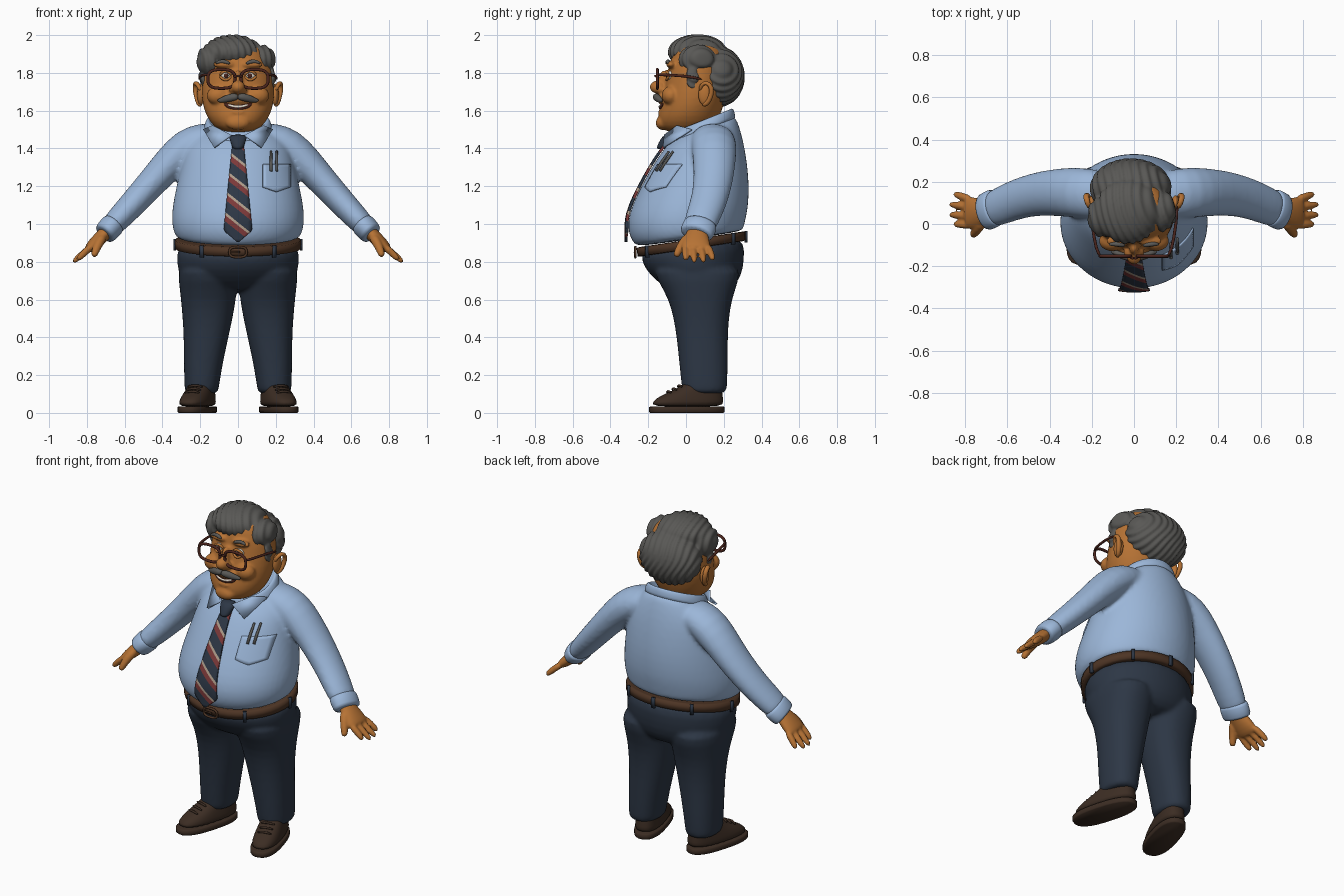
import bpy, bmesh
from math import sin, cos, pi, radians, copysign, floor
from mathutils import Vector, Matrix, Euler
from mathutils.bvhtree import BVHTree

if "Cube" in bpy.data.objects:
    bpy.data.objects.remove(bpy.data.objects["Cube"])


def material(name, r, g, b):
    m = bpy.data.materials.new(name)
    m.use_nodes = True
    m.diffuse_color = (r, g, b, 1)
    m.node_tree.nodes["Principled BSDF"].inputs["Base Color"].default_value = (r, g, b, 1)
    return m


SKIN = material("warm skin", .47, .17, .035)
HAIR = material("grey hair", .1, .098, .092)
SHIRT = material("pale blue cloth", .33, .47, .69)
NAVY = material("dark navy cloth", .026, .038, .06)
RED = material("tie red", .2, .04, .04)
CREAM = material("tie cream", .42, .33, .25)
BELT = material("brown leather", .075, .035, .018)
SHOE = material("dark brown leather", .045, .026, .017)
FRAME = material("dark red frame", .07, .018, .012)
WHITE = material("ivory white", .72, .67, .58)


# ---- geometry helpers -------------------------------------------------
def skin(bm, rings, wrap=True, closed=False, caps=True):
    """Bridge rows of points with quads."""
    rows = [[bm.verts.new(p) for p in ring] for ring in rings]
    n, m = len(rows[0]), len(rows)
    for j in range(m if closed else m - 1):
        a, b = rows[j], rows[(j + 1) % m]
        for i in range(n if wrap else n - 1):
            k = (i + 1) % n
            bm.faces.new((a[i], a[k], b[k], b[i]))
    if caps and wrap and not closed:
        bm.faces.new(rows[0])
        bm.faces.new(rows[-1])


def stack(bm, rows, n=28, power=1.0):
    """Horizontal ovals: z, x from, x to, y from, y to, slope along y."""
    rings = []
    for z, x0, x1, y0, y1, tilt in rows:
        ring = []
        for i in range(n):
            a = 2 * pi * i / n
            c, s = (copysign(abs(f) ** power, f) for f in (cos(a), sin(a)))
            y = (y0 + y1) / 2 + s * (y1 - y0) / 2
            ring.append(((x0 + x1) / 2 + c * (x1 - x0) / 2, y, z + tilt * y))
        rings.append(ring)
    skin(bm, rings)


def even(rows):
    """Rows that are symmetric about x = 0: z, half width, y from, y to, slope."""
    return [(z, -w, w, y0, y1, t) for z, w, y0, y1, t in rows]


def tube(bm, pts, radii, n=12, up=(0, 1, 0), closed=False):
    pts, m, rings = [Vector(p) for p in pts], len(pts), []
    for i, p in enumerate(pts):
        a = pts[i - 1] if i or closed else p
        b = pts[(i + 1) % m] if i < m - 1 or closed else p
        t = (b - a).normalized()
        u = t.cross(Vector(up)).normalized()
        v = u.cross(t)
        r = radii[i] if isinstance(radii, list) else radii
        ru, rv = r if isinstance(r, tuple) else (r, r)
        rings.append([p + u * ru * cos(2 * pi * k / n) + v * rv * sin(2 * pi * k / n) for k in range(n)])
    skin(bm, rings, closed=closed)


def ball(bm, c, r):
    bmesh.ops.create_uvsphere(bm, u_segments=20, v_segments=12, radius=1,
                              matrix=Matrix.LocRotScale(Vector(c), None, Vector(r)))


def oval(cx, y, cz, w, h, n=28, power=.7):
    """Rounded rectangle loop facing the front."""
    sgn = lambda f: copysign(abs(f) ** power, f)
    return [(cx + w * sgn(cos(2 * pi * i / n)), y, cz + h * sgn(sin(2 * pi * i / n))) for i in range(n)]


def make(name, bm, *mats, sub=1, voxel=0, relax=6, mirror=False, thick=0):
    bmesh.ops.recalc_face_normals(bm, faces=bm.faces)
    me = bpy.data.meshes.new(name)
    bm.to_mesh(me)
    bm.free()
    for m in mats:
        me.materials.append(m)
    me.shade_smooth()
    ob = bpy.data.objects.new(name, me)
    bpy.context.scene.collection.objects.link(ob)
    if mirror:
        ob.modifiers.new("mirror", 'MIRROR').use_mirror_merge = False
    if thick:
        s = ob.modifiers.new("thickness", 'SOLIDIFY')
        s.thickness, s.offset = thick, 0
    if sub:
        ob.modifiers.new("round", 'SUBSURF').levels = sub
    if voxel:
        r = ob.modifiers.new("blend", 'REMESH')
        r.mode, r.voxel_size, r.use_smooth_shade = 'VOXEL', voxel, True
        s = ob.modifiers.new("relax", 'SMOOTH')
        s.factor, s.iterations = .5, relax
    return ob


def bake(ob, mat):
    """Apply the modifiers and return a ray target."""
    bpy.context.view_layer.update()
    dg = bpy.context.evaluated_depsgraph_get()
    me = bpy.data.meshes.new_from_object(ob.evaluated_get(dg))
    ob.modifiers.clear()
    ob.data = me
    me.materials.clear()
    me.materials.append(mat)
    me.shade_smooth()
    return BVHTree.FromPolygons([v.co for v in me.vertices], [tuple(p.vertices) for p in me.polygons])


def front(tree, x, z):
    hit = tree.ray_cast(Vector((x, -2, z)), Vector((0, 1, 0)))[0]
    return hit.y if hit else 0


new = bmesh.new

# ---- shirt: torso and sleeves blended together --------------------------
b = new()
stack(b, even([(.915, .31, -.25, .29, .15), (.93, .33, -.275, .305, .14), (.97, .348, -.305, .312, .1),
               (1.03, .354, -.312, .322, .05), (1.1, .348, -.288, .332, 0), (1.2, .328, -.238, .336, 0),
               (1.3, .305, -.183, .328, 0), (1.38, .285, -.138, .312, .08), (1.43, .25, -.108, .292, .2),
               (1.46, .2, -.085, .27, .35), (1.485, .15, -.06, .25, .4)]))
for s in (-1, 1):
    path = [(.08, .13, 1.46), (.18, .14, 1.455), (.27, .15, 1.41), (.36, .15, 1.325), (.45, .145, 1.225),
            (.55, .12, 1.115), (.62, .09, 1.04), (.695, .06, .962)]
    tube(b, [(s * x, y, z) for x, y, z in path],
         [(.07, .1), (.088, .118), (.102, .122), (.09, .114), (.08, .105), (.073, .098), (.067, .092), (.06, .088)], 20)
shirt = bake(make("shirt", b, SHIRT, voxel=.013, relax=5), SHIRT)

b = new()
tube(b, [(.655, .08, 1.004), (.66, .078, .998), (.705, .055, .95), (.71, .053, .945)],
     [(.06, .085), (.067, .093), (.063, .091), (.055, .084)], 20)
make("cuffs", b, SHIRT, mirror=True)

# ---- collar -----------------------------------------------------------
b = new()
stack(b, even([(1.45, .17, -.07, .25, .4), (1.455, .188, -.08, .264, .4), (1.49, .178, -.075, .258, .4),
               (1.515, .165, -.066, .25, .4), (1.515, .15, -.055, .235, .4), (1.48, .14, -.05, .225, .4)]))
make("collar_band", b, SHIRT)
b = new()
b.faces.new([b.verts.new(p) for p in ((.182, .03, 1.5), (.125, -.118, 1.405), (.035, -.112, 1.47), (.13, -.045, 1.52))])
make("collar_points", b, SHIRT, mirror=True, thick=.012, sub=0)

# ---- tie: draped strip cut into diagonal stripes --------------------------
b = new()
rows = []
for j in range(31):
    z = 1.42 - .515 * j / 30
    w = .03 + .1 * (1.42 - z) if z > .965 else .075 * (z - .9) / .065
    rows.append([(x, min(front(shirt, x, z + .02 * k) for k in range(5)) - .014, z)
                 for x in [w * (i / 3 - 1) for i in range(7)]])
skin(b, rows, wrap=False)
STEP, SLOPE = .016, .8
for k in range(40, 110):
    if k % 7 in (0, 4, 6):
        bmesh.ops.bisect_plane(b, geom=b.verts[:] + b.edges[:] + b.faces[:], dist=1e-5,
                               plane_co=(0, 0, k * STEP), plane_no=(SLOPE, 0, 1))
for f in b.faces:
    c = f.calc_center_median()
    f.material_index = (0, 0, 0, 0, 1, 1, 2)[floor((c.z + SLOPE * c.x) / STEP) % 7]
make("tie", b, NAVY, RED, CREAM, thick=.014, sub=0)
b = new()
stack(b, even([(1.395, .026, -.158, -.09, 0), (1.41, .032, -.155, -.09, 0), (1.45, .046, -.136, -.07, 0),
               (1.475, .05, -.115, -.05, 0)]), 16)
make("tie_knot", b, NAVY)

# ---- chest pocket with pens ---------------------------------------------
b = new()
rows = []
for j in range(9):
    row = []
    for i in range(9):
        s, t = i / 4 - 1, j / 8
        x, z = .205 + .073 * s, 1.315 + (-.12 - .025 * (1 - abs(s))) * t
        row.append((x, front(shirt, x, z) - .005, z))
    rows.append(row)
skin(b, rows, wrap=False)
make("chest_pocket", b, SHIRT, thick=.008, sub=0)
b = new()
for x in (.175, .205):
    tube(b, [(x, front(shirt, x, z) - .014, z) for z in (1.28, 1.33, 1.385)], [.008, .008, .006], 8)
make("pens", b, HAIR, sub=0)

# ---- trousers ---------------------------------------------------------
b = new()
stack(b, even([(.9, .316, -.24, .3, .15), (.84, .326, -.238, .312, .1), (.76, .325, -.218, .306, 0),
               (.69, .29, -.15, .275, 0), (.64, .2, -.07, .22, 0)]))
for s in (-1, 1):
    leg = [(.8, .0, .322, -.2, .3), (.7, .0, .315, -.15, .28), (.6, .01, .303, -.092, .243), (.5, .028, .294, -.066, .228),
           (.4, .05, .288, -.05, .222), (.25, .083, .287, -.035, .222), (.12, .103, .284, -.022, .218),
           (.1, .105, .28, -.015, .212)]
    stack(b, [(z, s * i, s * o, y0, y1, 0) for z, i, o, y0, y1 in leg], 24, .88)
make("trousers", b, NAVY, voxel=.012, relax=4)

# ---- belt, buckle and loops ---------------------------------------------
b = new()
stack(b, even([(.864, .315, -.24, .3, .15), (.867, .333, -.256, .316, .15), (.912, .333, -.262, .316, .15),
               (.915, .315, -.245, .3, .15)]), 40)
make("belt", b, BELT, sub=0)
b = new()
tube(b, oval(0, -.268, .851, .045, .027), .007, 8, closed=True)
tube(b, [(-.04, -.27, .851), (.01, -.272, .851)], .005, 8)
make("buckle", b, BELT, sub=0)
b = new()
for a in (-125, -55, 0, 50, 90, 130, 180):
    c, s = cos(radians(a)), sin(radians(a))
    y = .03 + .288 * s
    bmesh.ops.create_cube(b, size=1, matrix=Matrix.LocRotScale(
        Vector((.334 * c, y, .885 + .15 * y)), Euler((0, 0, radians(a))), Vector((.014, .02, .062))))
make("belt_loops", b, NAVY, sub=0)


# ---- shoes, turned outward ------------------------------------------------
def shoe(name, rows, laces, sub):
    b = new()
    stack(b, [(z, -w, w, y0, y1, 0) for z, w, y0, y1 in rows], 28, .8)
    for y, z in laces:
        tube(b, [(-.045, y, z - .012), (0, y - .01, z + .002), (.045, y, z - .012)], .007, 8)
    bmesh.ops.rotate(b, verts=b.verts, cent=(0, 0, 0), matrix=Matrix.Rotation(.28, 3, 'Z'))
    bmesh.ops.translate(b, verts=b.verts, vec=(.215, .008, 0))
    make(name, b, SHOE, mirror=True, sub=sub)


shoe("shoe_soles", [(0, .078, -.203, .195), (.006, .083, -.208, .2), (.03, .083, -.208, .2), (.034, .078, -.2, .195)], [], 0)
shoe("shoe_uppers", [(.03, .077, -.2, .195), (.06, .078, -.192, .196), (.09, .073, -.15, .192), (.115, .068, -.085, .188),
                     (.145, .063, -.03, .182), (.17, .058, 0, .178)], [(-.1, .117), (-.07, .132), (-.04, .148)], 1)

# ---- hands ------------------------------------------------------------
b = new()
tube(b, [(.67, .065, .985), (.7, .06, .955), (.735, .055, .92), (.775, .052, .882), (.8, .05, .862)],
     [(.035, .05), (.036, .055), (.037, .07), (.032, .08), (.022, .074)], 16)
for base, tip in ((.115, .145), (.075, .095), (.035, .045), (-.005, 0)):
    reach = .045 if base in (.075, .035) else .02
    tube(b, [(.77, base, .885), (.815, (base + tip) / 2, .848), (.835 + reach, tip, .815 - reach / 2)],
         [.021, .02, .016], 10)
tube(b, [(.71, .02, .94), (.74, -.02, .895), (.757, -.045, .85), (.765, -.055, .825)], [.03, .026, .021, .017], 10)
make("hands", b, SKIN, mirror=True, voxel=.007, relax=3)

# ---- head -------------------------------------------------------------
b = new()
stack(b, even([(1.42, .1, -.04, .18, .2), (1.56, .12, -.06, .2, .2)]))
stack(b, even([(1.482, .075, -.1, .1, 0), (1.515, .13, -.142, .15, 0), (1.57, .168, -.15, .18, 0), (1.63, .188, -.134, .2, 0),
               (1.7, .195, -.122, .22, 0), (1.78, .19, -.102, .22, 0), (1.86, .18, -.086, .22, 0),
               (1.93, .14, -.06, .2, 0), (1.96, .09, -.03, .15, 0)]))
ball(b, (0, -.147, 1.725), (.038, .046, .036))
ball(b, (0, -.112, 1.765), (.024, .034, .05))
ball(b, (0, -.125, 1.535), (.065, .036, .038))
ball(b, (0, -.125, 1.592), (.05, .025, .014))
ball(b, (0, -.118, 1.66), (.08, .035, .03))
for s in (-1, 1):
    ball(b, (s * .028, -.132, 1.712), (.022, .026, .02))
    ball(b, (s * .105, -.08, 1.68), (.062, .05, .05))
    ball(b, (s * .075, -.08, 1.845), (.06, .026, .02))
face = bake(make("head", b, SKIN, voxel=.009, relax=3), SKIN)

b = new()
ball(b, (.197, .1, 1.685), (.02, .036, .058))
tube(b, [(.195, .075, 1.7), (.212, .078, 1.738), (.224, .11, 1.752), (.228, .138, 1.725), (.22, .134, 1.675),
         (.207, .11, 1.632), (.195, .085, 1.63)], [.01, .012, .014, .015, .014, .015, .01], 10, (1, 0, 0))
make("ears", b, SKIN, mirror=True)

# ---- eyes, brows, moustache and mouth ---------------------------------------
eyes, pupils, lids, brows, tache = new(), new(), new(), new(), new()
for s in (-1, 1):
    y = front(face, s * .065, 1.785)
    ball(eyes, (s * .065, y + .008, 1.785), (.032, .02, .026))
    ball(pupils, (s * .063, y - .01, 1.785), (.012, .007, .013))
    for z, h in ((1.785, .026), (1.785, -.024)):
        tube(lids, [(s * .065 + .034 * k, y - .014 + .014 * k * k, z + h * (1 - k * k)) for k in (-1, -.5, 0, .5, 1)], .008, 8)
    tube(brows, [(s * x, front(face, s * x, z) - .006, z) for x, z in ((.04, 1.848), (.07, 1.862), (.1, 1.86), (.12, 1.85))],
         [.008, .012, .011, .005], 10)
    tube(tache, [(s * x, front(face, s * x, z) - .012, z)
                 for x, z in ((-.004, 1.674), (.03, 1.672), (.065, 1.662), (.095, 1.652), (.11, 1.655))],
         [(.016, .018), (.022, .02), (.02, .017), (.013, .012), (.004, .004)], 12)
make("eyes", eyes, WHITE)
make("pupils", pupils, FRAME)
make("eyelids", lids, SKIN)
make("eyebrows", brows, HAIR)
make("moustache", tache, HAIR)
for name, mat, w, lift, r in (("mouth", FRAME, .075, 0, (.014, .006)), ("teeth", WHITE, .058, .004, (.007, .009))):
    b = new()
    xs = [w * (i / 4 - 1) for i in range(9)]
    tube(b, [(x, front(face, x, 1.616 + 4 * x * x) - .001, 1.616 + lift + 4 * x * x) for x in xs],
         [(.003, .003)] + [r] * 7 + [(.003, .003)], 10)
    make(name, b, mat)

# ---- glasses ----------------------------------------------------------
b = new()
tube(b, oval(.088, -.152, 1.768, .072, .05), .009, 8, closed=True)
tube(b, [(0, -.165, 1.785), (.012, -.16, 1.783), (.025, -.152, 1.778)], .007, 8, (0, 0, 1))
tube(b, [(.158, -.15, 1.79), (.178, -.13, 1.79), (.2, 0, 1.785), (.205, .09, 1.765)], .008, 8, (0, 0, 1))
make("glasses", b, FRAME, mirror=True)

# ---- hair with combed grooves ----------------------------------------------
b = new()
for c, r in (((-.015, .17, 1.78), (.197, .142, .16)), ((-.03, .06, 1.91), (.157, .158, .092)),
             ((-.148, .035, 1.862), (.075, .1, .085)), ((.128, .06, 1.87), (.07, .1, .078)),
             ((-.182, .035, 1.775), (.018, .035, .06)), ((.182, .035, 1.775), (.018, .035, .06))):
    ball(b, c, r)
hair = make("hair", b, HAIR, voxel=.009, relax=3)
bake(hair, HAIR)
moves = [(v, v.normal.copy()) for v in hair.data.vertices]
for v, n in moves:
    x, y, z = v.co
    v.co += n * .004 * sin(160 * x + 45 * y + 60 * z + 2 * sin(25 * z))
